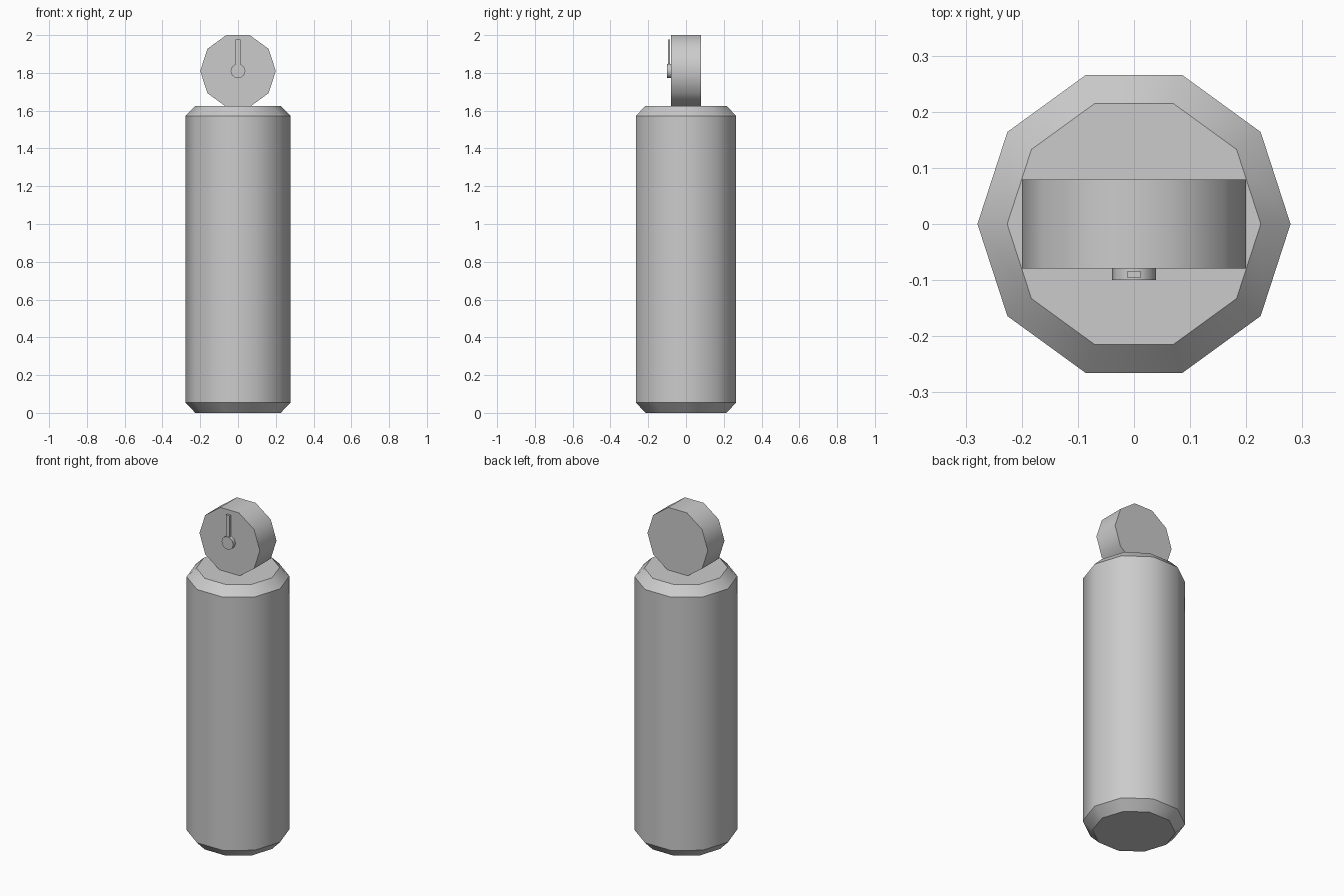
import bpy, bmesh
from math import cos, sin, tau, radians

if "Cube" in bpy.data.objects:
    bpy.data.objects.remove(bpy.data.objects["Cube"])


def stacked_rings(name, profile, place, sides=10):
    """Closed prism through (radius, height) rings; place maps local to world."""
    bm = bmesh.new()
    rings = []
    for r, h in profile:
        rings.append([bm.verts.new(place(r * cos(tau * i / sides), r * sin(tau * i / sides), h))
                      for i in range(sides)])
    for a, b in zip(rings, rings[1:]):
        for i in range(sides):
            j = (i + 1) % sides
            bm.faces.new((a[i], a[j], b[j], b[i]))
    bm.faces.new(rings[0][::-1])
    bm.faces.new(rings[-1])
    bmesh.ops.recalc_face_normals(bm, faces=bm.faces)
    mesh = bpy.data.meshes.new(name)
    bm.to_mesh(mesh)
    bm.free()
    obj = bpy.data.objects.new(name, mesh)
    bpy.context.collection.objects.link(obj)
    bpy.ops.object.select_all(action='DESELECT')
    obj.select_set(True)
    bpy.context.view_layer.objects.active = obj
    bpy.ops.object.shade_smooth_by_angle(angle=radians(40))
    return obj


def upright(u, v, h):
    return (u, v, h)


def facing_front(u, v, h):
    return (u, h, 1.81 + v)


# Tank body with chamfered ends
stacked_rings("tank_body", [(0.226, 0.005), (0.279, 0.057), (0.279, 1.573), (0.226, 1.625)]
              and [(0.226, 0), (0.279, 0.055), (0.279, 1.573), (0.226, 1.625)], upright)

# Gauge drum on top and its centre hub
stacked_rings("gauge_drum", [(0.2, -0.079), (0.2, 0.079)], facing_front)
stacked_rings("gauge_hub", [(0.039, -0.1), (0.039, -0.078)], facing_front)

# Needle pointing straight up from the hub
bpy.ops.mesh.primitive_cube_add(size=1, location=(0, -0.09, 1.893))
needle = bpy.context.object
needle.name = "gauge_needle"
needle.scale = (0.024, 0.013, 0.166)
